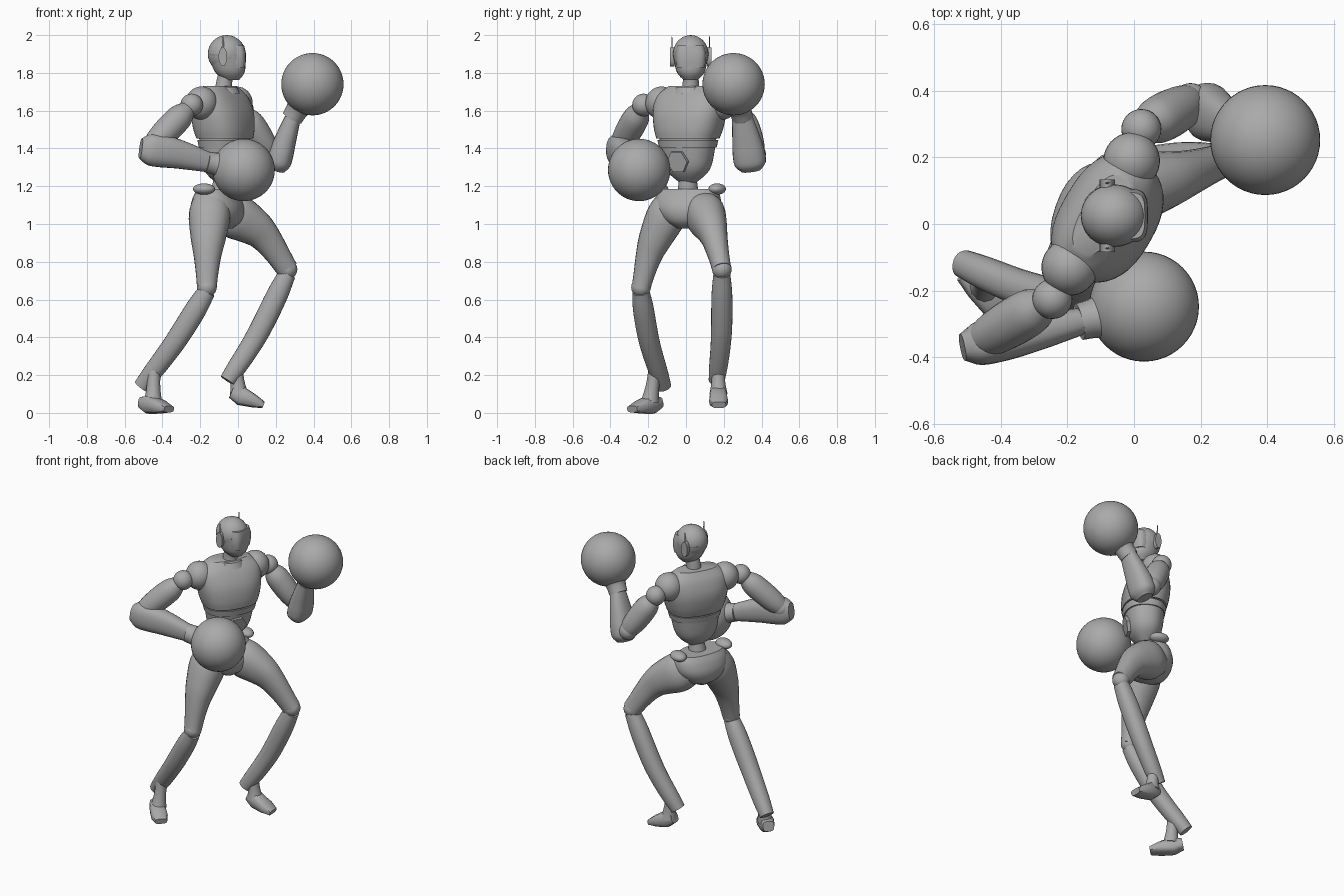
import bpy, bmesh
from math import cos, sin, pi, radians, copysign
from mathutils import Vector, Matrix

old = bpy.data.objects.get("Cube")
if old:
    bpy.data.objects.remove(old, do_unlink=True)

grey = bpy.data.materials.new("plain_grey")
grey.use_nodes = True
grey.diffuse_color = (.4, .4, .4, 1)
grey.node_tree.nodes["Principled BSDF"].inputs["Base Color"].default_value = grey.diffuse_color

UP, X, Y = Vector((0, 0, 1)), Vector((1, 0, 0)), Vector((0, 1, 0))
SIDE = Vector((.5, .86, 0)).normalized()          # chest sideways
FRONT = SIDE.cross(UP)                            # chest forwards
HIP_SIDE = Vector((.33, .95, 0)).normalized()


def finish(name, bm):
    bmesh.ops.recalc_face_normals(bm, faces=bm.faces)
    mesh = bpy.data.meshes.new(name)
    bm.to_mesh(mesh)
    bm.free()
    mesh.materials.append(grey)
    mesh.shade_smooth()
    mesh.set_sharp_from_angle(angle=radians(40))
    bpy.context.scene.collection.objects.link(bpy.data.objects.new(name, mesh))


def blend(values, t):
    """Smooth curve through evenly spaced values, t from 0 to 1."""
    last = len(values) - 1
    i = min(int(t * last), last - 1)
    t = t * last - i
    a, b, c, d = (values[min(max(k, 0), last)] for k in range(i - 1, i + 3))
    return b + (c - a) * t / 2 + (a * 2 - b * 5 + c * 4 - d) * t * t / 2 + (b * 3 - a - c * 3 + d) * t ** 3 / 2


def loft(name, path, widths, depths=1, ref=Y, flat=False, sides=24, power=2, steps=4):
    """Skin along a path; widths run along ref, depths may be a ratio of them."""
    if not isinstance(depths, list):
        depths = [w * depths for w in widths]
    path = [Vector(p) for p in path]
    count = (len(widths) - 1) * steps
    centres = [blend(path, i / count) for i in range(count + 1)]
    bm = bmesh.new()
    loops = []
    for i, centre in enumerate(centres):
        ahead, behind = centres[min(i + 1, count)], centres[max(i - 1, 0)]
        n = UP if flat else (ahead - behind).normalized()
        u = (ref - n * ref.dot(n)).normalized() * blend(widths, i / count)
        v = n.cross(u).normalized() * blend(depths, i / count)
        loop = []
        for k in range(sides):
            angle = 2 * pi * k / sides
            c, s = (copysign(abs(q) ** (2 / power), q) for q in (cos(angle), sin(angle)))
            loop.append(bm.verts.new(centre + u * c + v * s))
        loops.append(loop)
    for lo, hi in zip(loops, loops[1:]):
        for k in range(sides):
            j = (k + 1) % sides
            bm.faces.new((lo[k], lo[j], hi[j], hi[k]))
    bm.faces.new(loops[0])
    bm.faces.new(loops[-1])
    finish(name, bm)


def ball(name, centre, radii, side=Y, segs=32):
    """Ellipsoid with radii forward, sideways and up."""
    bm = bmesh.new()
    bmesh.ops.create_uvsphere(bm, u_segments=segs, v_segments=segs // 2, radius=1)
    turn = Matrix((side.cross(UP), side, UP)).transposed().to_4x4()
    bm.transform(Matrix.Translation(centre) @ turn @ Matrix.Diagonal((*radii, 1)))
    finish(name, bm)


def plate(name, centre, axis, width, height, thick, sides):
    """Thin disc or polygon facing along axis."""
    half = axis.normalized() * thick / 2
    loft(name, [centre - half, centre + half], [width] * 2, [height] * 2,
         UP.cross(axis), sides=sides, steps=1)


# Head
head = Vector((-.06, .025, 1.9))
ball("cranium", head, (.1, .094, .1))
loft("jaw", [(-.035, .025, 1.762), head], [.038, .073, .087, .093], 1.06, flat=True, power=2.2)
loft("visor", [(-.02, .025, 1.825), (-.022, .025, 1.945)], [.073, .08, .08, .07], .78,
     flat=True, sides=32, power=3.6, steps=1)
for label, y, out in (("left", .122, Y), ("right", -.072, -Y)):
    ear = Vector((-.08, y, 1.885))
    plate(label + "_ear", ear, out, .023, .05, .024, 20)
    loft(label + "_antenna", [ear, ear + UP * .107 + out * .003], [.004, .002], 2,
         flat=True, sides=8, steps=1)
loft("neck", [(-.07, .02, 1.66), (-.075, .025, 1.735), (-.06, .025, 1.81)],
     [.07, .048, .042, .042], flat=True)

# Torso
trunk = Vector((-.07, .01, 0))
loft("chest", [trunk + UP * 1.452, (-.095, .028, 1.73)], [.168, .186, .2, .195, .13],
     [.13, .14, .137, .105, .06], SIDE, True, sides=40, power=2.5)
loft("collar", [(-.072, .02, 1.69), (-.077, .022, 1.725)], [.088, .075], .95, SIDE, True, steps=1)
loft("rib_band", [trunk + UP * 1.405, trunk + UP * 1.444], [.155, .164], .79,
     SIDE, True, sides=40, power=2.3, steps=1)
loft("abdomen", [(-.08, .01, 1.215), trunk + UP * 1.455], [.04, .118, .145, .155], .79,
     SIDE, True, sides=40, power=2.2)
plate("belly_hexagon", trunk + UP * 1.33 + FRONT * .106, FRONT - UP * .2, .062, .062, .02, 6)
loft("waist", [(-.1, .01, 1.1), (-.08, .01, 1.25)], [.07, .055, .045], flat=True)
for label, s in (("left", 1), ("right", -1)):
    ball(label + "_shoulder_cap", Vector((-.1, .03, 1.64)) + SIDE * s * .185,
         (.085, .085, .088), SIDE)

# Pelvis
loft("pelvis", [(-.1, .01, .975), (-.115, .012, 1.185)], [.045, .125, .172, .174, .15],
     [.07, .12, .135, .115, .085], HIP_SIDE, True, sides=32, power=2.3)
for label, place in (("left", (-.06, .165, 1.185)), ("right", (-.18, -.14, 1.185))):
    ball(label + "_hip_crest", place, (.06, .045, .03), HIP_SIDE, 20)


def arm(label, shoulder, elbow, forearm, glove, ref):
    shoulder, elbow, glove = Vector(shoulder), Vector(elbow), Vector(glove)
    wrist = Vector(forearm[-1])
    ball(label + "_shoulder_ball", shoulder, (.06,) * 3)
    loft(label + "_upper_arm", [shoulder.lerp(elbow, .1), elbow], [.045, .068, .072, .066, .054], ref=UP)
    ball(label + "_elbow_ball", elbow, (.058,) * 3)
    loft(label + "_forearm", forearm, [.054, .083, .086, .08, .071, .06, .052], .76, ref, power=2.4)
    loft(label + "_glove_cuff", [wrist.lerp(glove, -.08), wrist.lerp(glove, .5)],
         [.056, .062, .095], ref=ref)
    ball(label + "_boxing_glove", glove, (.165,) * 3, segs=48)


def leg(label, thigh, plumpness, shin, ankle, foot, foot_side):
    loft(label + "_thigh", thigh, [.087, .105, .09, .07, .056, .05], plumpness, power=2.2)
    ball(label + "_knee_ball", thigh[-1], (.052,) * 3)
    loft(label + "_shin", shin, [.045, .055, .056, .053, .049, .042], 1.03, power=2.2)
    loft(label + "_ankle", ankle, [.035, .036, .048], ref=X, sides=12)
    loft(label + "_foot", foot, [.035, .046, .051, .038], [.032, .051, .035, .018],
         foot_side, sides=12, power=3, steps=1)


# Arms
arm("right", (-.245, -.225, 1.63), (-.455, -.348, 1.415),
    [(-.515, -.37, 1.4), (-.34, -.335, 1.375), (-.15, -.29, 1.325)], (.03, -.248, 1.286), UP)
arm("left", (.022, .285, 1.61), (.17, .365, 1.37),
    [(.205, .345, 1.285), (.243, .325, 1.42), (.295, .295, 1.575)], (.394, .252, 1.74), Y)

# Legs
leg("right", [(-.145, -.06, 1.13), (-.16, -.18, .88), (-.165, -.238, .665)], 1.05,
    [(-.165, -.24, .645), (-.33, -.195, .38), (-.51, -.12, .14)],
    [(-.445, -.165, .22), (-.45, -.19, .06)],
    [(-.505, -.145, .055), (-.365, -.285, .02)], X + Y)
leg("left", [(-.09, .085, 1.08), (.115, .14, .96), (.262, .19, .76)], 1.15,
    [(.26, .19, .735), (.1, .187, .41), (-.055, .162, .17)],
    [(-.01, .17, .24), (.005, .172, .1)],
    [(-.035, .17, .11), (.135, .174, .042)], Y)
